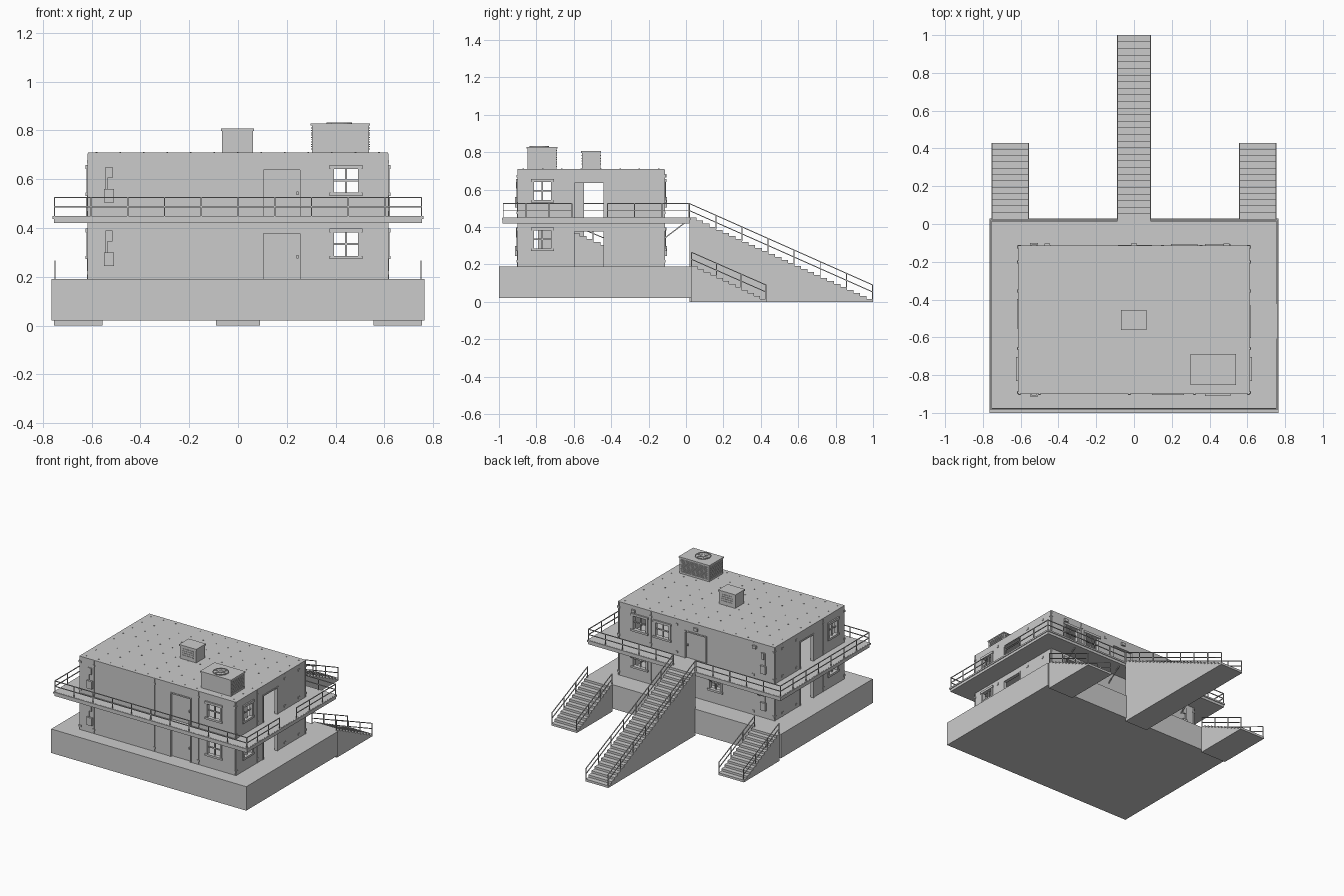
import bpy, bmesh, math
from mathutils import Matrix, Vector

if "Cube" in bpy.data.objects:
    bpy.data.objects.remove(bpy.data.objects["Cube"])


def finish(bm, name):
    bmesh.ops.recalc_face_normals(bm, faces=bm.faces)
    me = bpy.data.meshes.new(name)
    bm.to_mesh(me)
    bm.free()
    ob = bpy.data.objects.new(name, me)
    bpy.context.collection.objects.link(ob)
    return ob


def box(bm, x0, x1, y0, y1, z0, z1):
    m = Matrix.Translation(((x0 + x1) / 2, (y0 + y1) / 2, (z0 + z1) / 2))
    bmesh.ops.create_cube(bm, size=1, matrix=m @ Matrix.Diagonal((abs(x1 - x0), abs(y1 - y0), abs(z1 - z0), 1)))


def boxes(name, *dims):
    bm = bmesh.new()
    for d in dims:
        box(bm, *d)
    return finish(bm, name)


def bar(bm, p, q, w=0.005):
    p, q = Vector(p), Vector(q)
    d = q - p
    m = Matrix.Translation((p + q) / 2) @ d.to_track_quat('Z', 'Y').to_matrix().to_4x4()
    bmesh.ops.create_cube(bm, size=1, matrix=m @ Matrix.Diagonal((w, w, d.length + w * 0.5, 1)))


def disc(bm, x, y, z, r, h, n):
    bmesh.ops.create_cone(bm, cap_ends=True, segments=n, radius1=r, radius2=r, depth=h,
                          matrix=Matrix.Translation((x, y, z)))


def cut(ob, cutter):
    mod = ob.modifiers.new("cut", 'BOOLEAN')
    mod.object = cutter
    mod.solver = 'EXACT'
    cutter.hide_render = True
    cutter.hide_viewport = True


def railing(bm, p, q, spacing=0.145, h=0.075):
    p, q = Vector(p), Vector(q)
    up = Vector((0, 0, h))
    n = max(1, round((q - p).length / spacing))
    for i in range(n + 1):
        a = p.lerp(q, i / n)
        bar(bm, a, a + up)
    for f in (0.5, 1):
        bar(bm, p + up * f, q + up * f)


def stairs(name, x0, x1, y0, y1, ztop, zbot, n):
    run, rise = (y1 - y0) / n, (ztop - zbot) / n
    pts = [(y0, zbot)]
    for i in range(n):
        z = ztop - i * rise
        pts += [(y0 + i * run, z), (y0 + (i + 1) * run, z)]
    pts.append((y1, zbot))
    bm = bmesh.new()
    f = bm.faces.new([bm.verts.new((x0, y, z)) for y, z in pts])
    ext = bmesh.ops.extrude_face_region(bm, geom=[f])
    bmesh.ops.translate(bm, vec=(x1 - x0, 0, 0), verts=[v for v in ext['geom'] if isinstance(v, bmesh.types.BMVert)])
    finish(bm, name)
    bm = bmesh.new()
    for x in (x0 + 0.004, x1 - 0.004):
        railing(bm, (x, y0, ztop), (x, y1 - 0.003, zbot + rise))
    finish(bm, name + "_railing")


# Building extents
X, YF, YB, T = 0.615, -0.90, -0.115, 0.02
FLOORS = (0.19, 0.45)

# Foundation and balcony slab with stairwell
boxes("foundation", (-0.765, 0.765, -1, 0.03, 0.02, 0.19))
slab = boxes("balcony_slab", (-0.755, 0.755, -0.98, 0.02, 0.42, 0.45))
cut(slab, boxes("stairwell_cutter", (-0.095, 0.095, -0.78, -0.4, 0.4, 0.5)))
boxes("balcony_edge", (-0.76, 0.76, -0.985, -0.977, 0.438, 0.449), (-0.76, 0.76, 0.017, 0.025, 0.438, 0.449),
      (-0.76, -0.752, -0.977, 0.017, 0.438, 0.449), (0.752, 0.76, -0.977, 0.017, 0.438, 0.449))

# Stairs
stairs("main_stairs", -0.09, 0.09, 0.02, 1.0, 0.45, 0, 28)
stairs("left_stairs", -0.755, -0.555, 0.03, 0.43, 0.19, 0, 12)
stairs("right_stairs", 0.555, 0.755, 0.03, 0.43, 0.19, 0, 12)
stairs("inner_stairs", -0.09, 0.09, -0.79, -0.2, 0.45, 0.19, 16)

# Wall openings: (wall, start, end, low, high) relative to each floor
WALLS = {'front': ('x', YF, -1), 'back': ('x', YB, 1), 'right': ('y', X, 1), 'left': ('y', -X, -1)}


def on_wall(wall, a, b, inner, outer, z0, z1):
    """Box along a wall; inner and outer are depths measured outwards from its face."""
    axis, face, s = WALLS[wall]
    d = sorted((face + s * inner, face + s * outer))
    return (a, b, *d, z0, z1) if axis == 'x' else (*d, a, b, z0, z1)


windows, doors = [], [('right', -0.60, -0.435, 0.19), ('left', -0.55, -0.40, 0.19),
                      ('right', -0.60, -0.435, 0.45), ('left', -0.55, -0.40, 0.45),
                      ('front', 0.10, 0.26, 0.19), ('front', 0.10, 0.26, 0.45), ('back', -0.08, 0.09, 0.45)]
for z in FLOORS:
    windows += [('front', 0.385, 0.50, z + 0.09), ('back', 0.385, 0.50, z + 0.09),
                ('right', -0.82, -0.715, z + 0.09), ('left', -0.82, -0.715, z + 0.09)]
windows += [('back', 0.205, 0.325, 0.54), ('back', -0.2, -0.1, 0.28)]

shell = boxes("building_shell", (-X, X, YF, YB, 0.19, 0.71))
cut(shell, boxes("room_cutter", (-X + T, X - T, YF + T, YB - T, 0.15, 0.69)))
holes = [on_wall(w, a, b, -T - 0.01, 0.01, z, z + 0.11) for w, a, b, z in windows]
holes += [on_wall(w, a, b, -T - 0.01, 0.01, z - 0.005, z + 0.193) for w, a, b, z in doors]
cut(shell, boxes("opening_cutter", *holes))

# Window frames with mullions, header and sill
bm = bmesh.new()
for w, a, b, z in windows:
    m, t = (a + b) / 2, z + 0.11
    for r in ((a - 0.006, a + 0.008, z, t), (b - 0.008, b + 0.006, z, t)):
        box(bm, *on_wall(w, r[0], r[1], -T, 0.006, r[2], r[3]))
    for r in ((t - 0.008, t + 0.008), (z - 0.008, z + 0.006)):
        box(bm, *on_wall(w, a - 0.01, b + 0.01, -T, 0.01, *r))
    box(bm, *on_wall(w, m - 0.004, m + 0.004, -0.014, -0.006, z, t))
    box(bm, *on_wall(w, a, b, -0.014, -0.006, z + 0.05, z + 0.058))
finish(bm, "window_frames")

# Door frames, and closed leaves on front and back
bm, leaf = bmesh.new(), bmesh.new()
for w, a, b, z in doors:
    for r in ((a - 0.004, a + 0.005, z, z + 0.19), (b - 0.005, b + 0.004, z, z + 0.19),
              (a - 0.004, b + 0.004, z + 0.187, z + 0.196)):
        box(bm, *on_wall(w, r[0], r[1], -T, 0.004, r[2], r[3]))
    if w in ('front', 'back'):
        box(leaf, *on_wall(w, a, b, -0.019, -0.012, z, z + 0.19))
        box(leaf, *on_wall(w, b - 0.02, b - 0.012, -0.013, -0.004, z + 0.085, z + 0.1))
finish(bm, "door_frames")
finish(leaf, "door_leaves")

# Panel seams with clips
bm = bmesh.new()
seams = {'front': (-0.607, -0.5, -0.025, 0.32, 0.607), 'back': (-0.607, -0.45, 0.15, 0.355, 0.607),
         'right': (-0.893, -0.66, -0.355, -0.2, -0.122), 'left': (-0.893, -0.66, -0.355, -0.2, -0.122)}
for w, places in seams.items():
    for c in places:
        for z, t in ((0.19, 0.42), (0.45, 0.705)):
            box(bm, *on_wall(w, c - 0.003, c + 0.003, -0.001, 0.002, z, t))
            for k in (z + 0.02, t - 0.04):
                box(bm, *on_wall(w, c - 0.008, c + 0.008, -0.001, 0.005, k, k + 0.014))
finish(bm, "wall_seams")

# Electrical boxes with conduits, and wall lamps on the back
bm = bmesh.new()
for w in ('front', 'back'):
    for z in FLOORS:
        box(bm, *on_wall(w, -0.55, -0.508, 0, 0.014, z + 0.055, z + 0.11))
        box(bm, *on_wall(w, -0.543, -0.535, 0, 0.007, z + 0.11, z + 0.2))
        box(bm, *on_wall(w, -0.535, -0.515, 0, 0.009, z + 0.155, z + 0.2))
finish(bm, "electrical_boxes")
boxes("wall_lamps", *[on_wall('back', x - 0.015, x + 0.015, 0, 0.012, 0.665, 0.685) for x in (-0.46, 0, 0.49)])

# Balcony railing with gaps at the main stairs and right-hand opening
bm = bmesh.new()
for p, q in (((-0.753, -0.977), (0.753, -0.977)), ((-0.753, -0.977), (-0.753, 0.017)),
             ((0.753, -0.977), (0.753, -0.61)), ((0.753, -0.42), (0.753, 0.017)),
             ((-0.753, 0.017), (-0.09, 0.017)), ((0.09, 0.017), (0.753, 0.017))):
    railing(bm, (*p, 0.45), (*q, 0.45))
finish(bm, "balcony_railing")

# Diagonal braces under the rear balcony
bm = bmesh.new()
for x in (-0.5, -0.12, 0.12, 0.5):
    bar(bm, (x, YB, 0.34), (x, -0.01, 0.42), 0.006)
finish(bm, "balcony_braces")

# Roof bolts
bm = bmesh.new()
for i in range(13):
    for j in range(8):
        disc(bm, -0.58 + i * 0.0965, -0.87 + j * 0.1035, 0.711, 0.004, 0.003, 6)
finish(bm, "roof_bolts")

# Small roof vent
boxes("roof_vent", (-0.066, 0.062, -0.557, -0.458, 0.71, 0.80), (-0.07, 0.066, -0.561, -0.454, 0.797, 0.808),
      *[(-0.045, 0.041, -0.560, -0.455, z, z + 0.005) for z in (0.735, 0.75, 0.765, 0.78)])

# Large air conditioner with louvres and fan
boxes("air_conditioner", (0.303, 0.537, -0.847, -0.693, 0.71, 0.82), (0.298, 0.541, -0.852, -0.688, 0.82, 0.828))
bm = bmesh.new()
for i in range(10):
    z = 0.722 + i * 0.0095
    box(bm, 0.315, 0.525, -0.696, -0.689, z, z + 0.004)
    for x in (0.299, 0.534):
        box(bm, x, x + 0.007, -0.835, -0.705, z, z + 0.004)
finish(bm, "air_conditioner_louvres")
bm = bmesh.new()
for i in range(20):
    a, b = (2 * math.pi * k / 20 for k in (i, i + 1))
    bar(bm, (0.415 + 0.05 * math.cos(a), -0.785 + 0.05 * math.sin(a), 0.83),
        (0.415 + 0.05 * math.cos(b), -0.785 + 0.05 * math.sin(b), 0.83), 0.005)
for i in range(6):
    a = math.pi * i / 3
    bar(bm, (0.415, -0.785, 0.829), (0.415 + 0.045 * math.cos(a), -0.785 + 0.045 * math.sin(a), 0.829), 0.006)
disc(bm, 0.415, -0.785, 0.83, 0.015, 0.006, 16)
finish(bm, "air_conditioner_fan")
